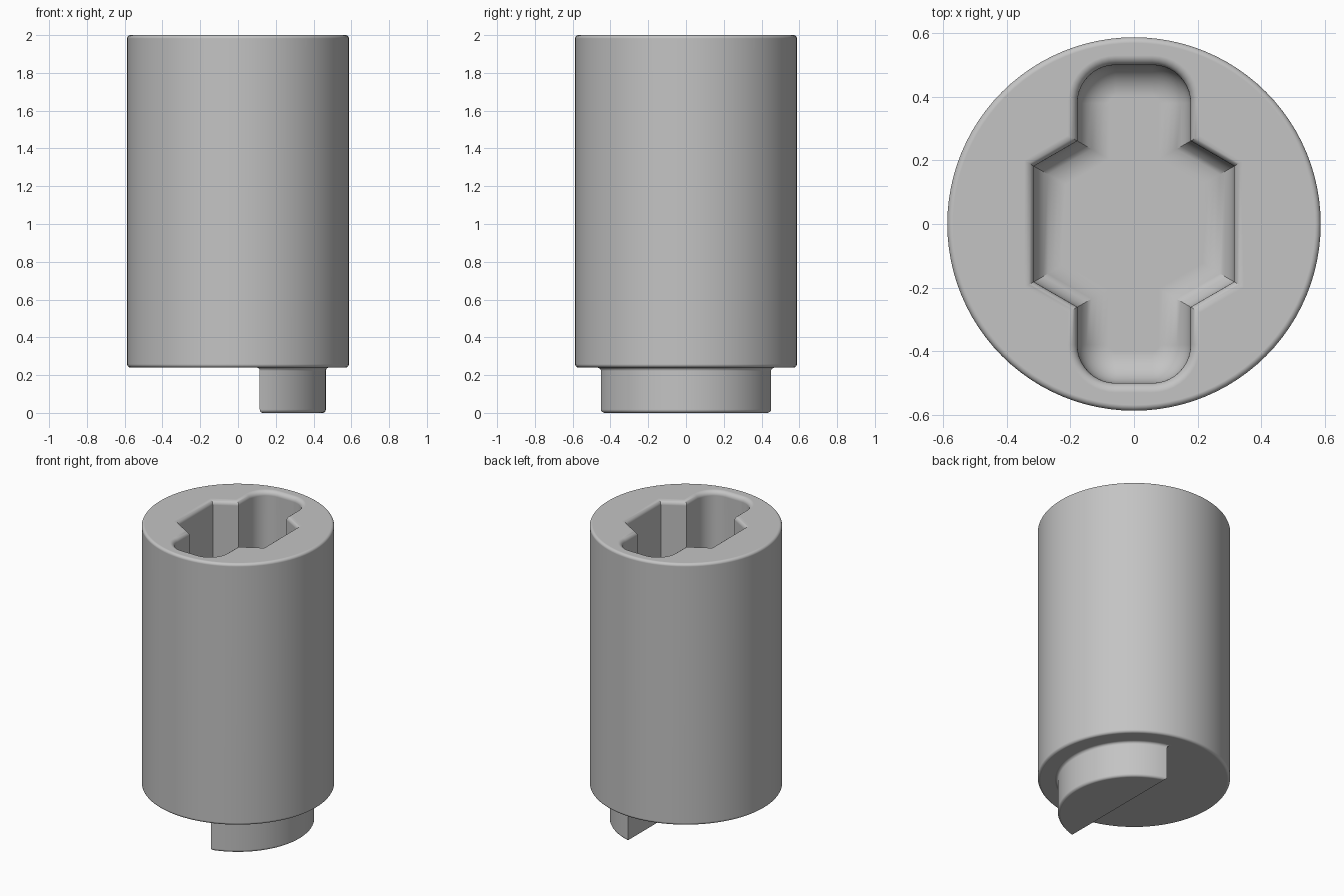
import bpy, bmesh
from math import sin, cos, pi, acos, sqrt

if "Cube" in bpy.data.objects:
    bpy.data.objects.remove(bpy.data.objects["Cube"], do_unlink=True)

grey = bpy.data.materials.new("plain grey")
grey.use_nodes = True
grey.diffuse_color = (0.55, 0.55, 0.55, 1)
grey.node_tree.nodes["Principled BSDF"].inputs["Base Color"].default_value = (0.55, 0.55, 0.55, 1)


def arc(cx, cy, r, start, end, steps):
    return [(cx + r * cos(start + (end - start) * i / steps),
             cy + r * sin(start + (end - start) * i / steps)) for i in range(steps + 1)]


# Outlines; each takes a distance to grow outward
def body_outline(grow):
    return arc(0, 0, 0.587 + grow, 0, 2 * pi, 96)[:-1]


def key_outline(grow):
    radius = 0.465 + grow
    half = acos((0.115 - grow) / radius)
    return arc(0, 0, radius, -half, half, 40)


def socket_outline(grow):
    # hexagon crossed by a round-cornered slot, drawn as one mirrored quarter
    apothem, half_w, half_l = 0.315 + grow, 0.178 + grow, 0.5 + grow
    r = 0.12 + grow
    quarter = [(apothem, apothem / sqrt(3)), (half_w, (apothem - half_w / 2) / sin(pi / 3))]
    quarter += arc(half_w - r, half_l - r, r, 0, pi / 2, 10)
    right = [(x, -y) for x, y in reversed(quarter)] + quarter
    return right + [(-x, -y) for x, y in right]


def loft(name, outline, sections):
    """Skin through (grow, height) sections and cap both ends."""
    bm = bmesh.new()
    rings = [[bm.verts.new((x, y, z)) for x, y in outline(g)] for g, z in sections]
    n = len(rings[0])
    for low, high in zip(rings, rings[1:]):
        for i in range(n):
            j = (i + 1) % n
            bm.faces.new((low[i], low[j], high[j], high[i]))
    bm.faces.new(rings[0][::-1])
    bm.faces.new(rings[-1])
    bmesh.ops.recalc_face_normals(bm, faces=bm.faces)
    mesh = bpy.data.meshes.new(name)
    bm.to_mesh(mesh)
    bm.free()
    obj = bpy.data.objects.new(name, mesh)
    bpy.context.collection.objects.link(obj)
    mesh.materials.append(grey)
    return obj


def round_low(r, z, steps=6):
    # rounds from a flat underside up into the wall
    return [(-r + r * sin(a), z + r - r * cos(a)) for a in [pi / 2 * i / steps for i in range(steps + 1)]]


def round_high(r, z, steps=6):
    # rounds from the wall over to a flat top
    return [(g, 2 * z - h) for g, h in reversed(round_low(r, z, steps))]


def flare(r, z, steps=6):
    # spreads from the wall out to a flat surface above
    return [(r - r * cos(a), z - r + r * sin(a)) for a in [pi / 2 * i / steps for i in range(steps + 1)]]


def finish(obj):
    bpy.ops.object.select_all(action="DESELECT")
    obj.select_set(True)
    bpy.context.view_layer.objects.active = obj
    bpy.ops.object.shade_smooth_by_angle(angle=pi / 6)
    weighted = obj.modifiers.new("even shading", "WEIGHTED_NORMAL")
    weighted.keep_sharp = True


# Cylindrical body with the socket cut into its top
body = loft("cylinder_body", body_outline, round_low(0.018, 0.24) + round_high(0.018, 2))
cutter = loft("socket_cutter", socket_outline,
              round_low(0.1, 1.1, 8) + flare(0.03, 2) + [(0.03, 2.1)])
cutter.hide_render = True
cut = body.modifiers.new("socket", "BOOLEAN")
cut.operation = "DIFFERENCE"
cut.solver = "EXACT"
cut.object = cutter
bpy.context.view_layer.objects.active = body
bpy.ops.object.modifier_apply(modifier=cut.name)
bpy.data.objects.remove(cutter, do_unlink=True)
finish(body)

# Offset half-moon drive key underneath
key = loft("drive_key", key_outline, round_low(0.018, 0) + flare(0.018, 0.24) + [(0.018, 0.26)])
finish(key)
